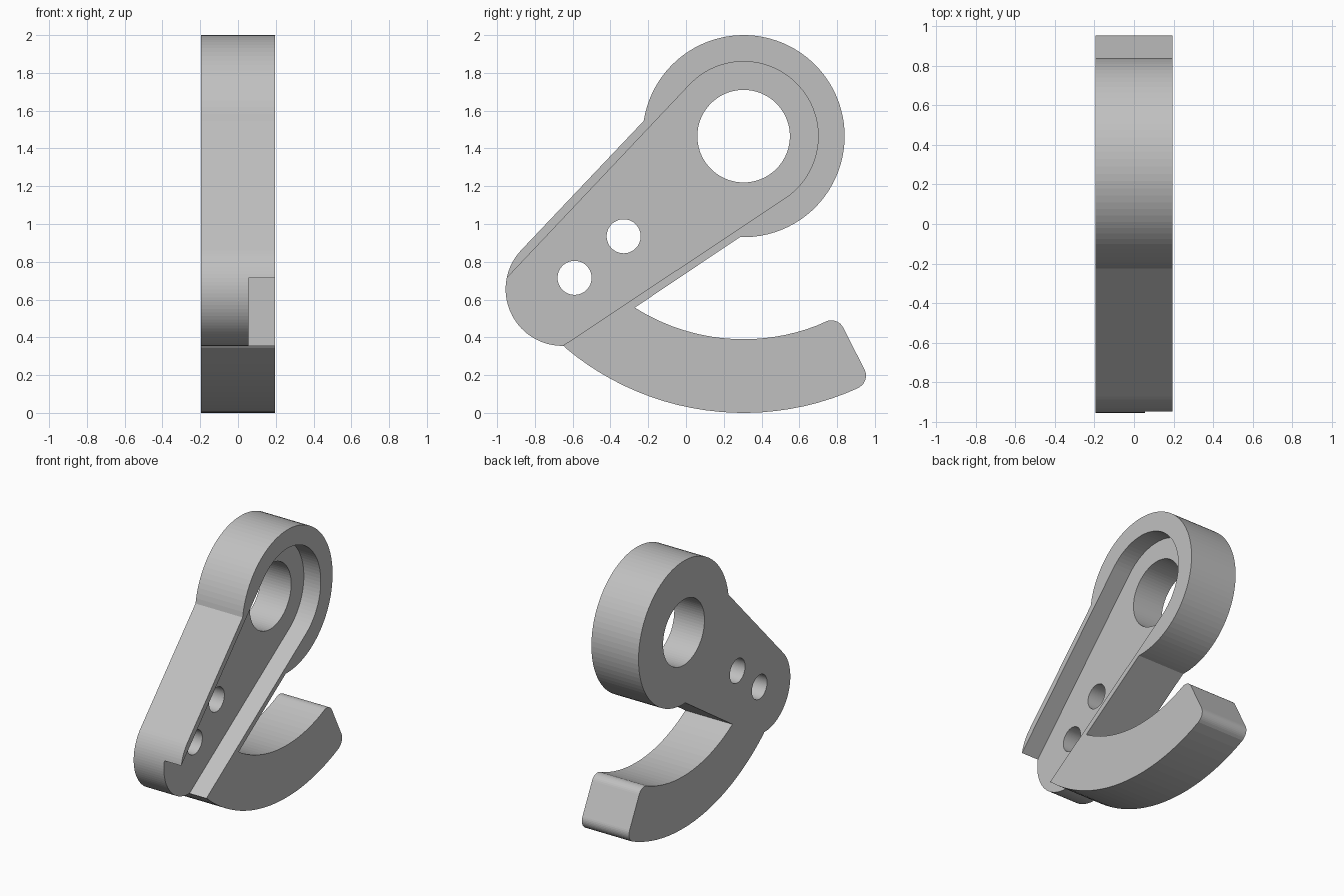
import bpy, bmesh
from math import radians, cos, sin, ceil

if "Cube" in bpy.data.objects:
    bpy.data.objects.remove(bpy.data.objects["Cube"], do_unlink=True)

HALF = 0.195            # half the plate thickness
FLOOR = 0.055           # x of the recess floor
EYE = (0.305, 1.465)    # centre of the large eye and of the hook arcs
FOOT = (-0.655, 0.655)  # centre of the rounded lower end

grey = bpy.data.materials.new("plain grey")
grey.use_nodes = True
colour = (0.53, 0.53, 0.53, 1)
grey.diffuse_color = colour
grey.node_tree.nodes["Principled BSDF"].inputs["Base Color"].default_value = colour


def arc(centre, radius, start, end, step=4):
    """Points (y, z) along an arc, angles in degrees."""
    n = max(2, ceil(abs(end - start) / step))
    angles = [radians(start + (end - start) * i / n) for i in range(n + 1)]
    return [(centre[0] + radius * cos(a), centre[1] + radius * sin(a)) for a in angles]


def plate(name, outline, x0, x1):
    """Extrude a (y, z) outline from x0 to x1."""
    bm = bmesh.new()
    face = bm.faces.new([bm.verts.new((x0, y, z)) for y, z in outline])
    side = bmesh.ops.extrude_face_region(bm, geom=[face])["geom"]
    moved = [v for v in side if isinstance(v, bmesh.types.BMVert)]
    bmesh.ops.translate(bm, verts=moved, vec=(x1 - x0, 0, 0))
    bmesh.ops.recalc_face_normals(bm, faces=bm.faces)
    mesh = bpy.data.meshes.new(name)
    bm.to_mesh(mesh)
    bm.free()
    mesh.materials.append(grey)
    obj = bpy.data.objects.new(name, mesh)
    bpy.context.collection.objects.link(obj)
    return obj


def cut(target, cutter):
    """Subtract the cutter and remove it."""
    cutter.hide_render = True
    mod = target.modifiers.new("cut", 'BOOLEAN')
    mod.operation = 'DIFFERENCE'
    mod.solver = 'EXACT'
    mod.object = cutter
    bpy.context.view_layer.objects.active = target
    bpy.ops.object.modifier_apply(modifier=mod.name)
    bpy.data.objects.remove(cutter, do_unlink=True)


# Lever body: eye, rounded foot and curved hook in one outline
outline = (
    arc(EYE, 0.535, -92.1, 171.3)
    + arc(FOOT, 0.30, 136.7, 271.9)
    + arc(EYE, 1.465, 229.8, 294.5, 3)
    + arc((0.883, 0.197), 0.07, -65.5, 26.6, 10)[1:]
    + arc((0.77, 0.42), 0.07, 26.6, 114, 10)
    + arc(EYE, 1.075, -66, -122.4, 3)[1:]
)
lever = plate("hooked_lever", outline, -HALF, HALF)

# Tapered recess on the left face, open past the foot
recess = arc(EYE, 0.395, -56.4, 136.6) + [(-1.081, 0.574), (-0.81, 0.251)]
cut(lever, plate("recess_cutter", recess, FLOOR, HALF + 0.1))

# Large eye hole and two pin holes
for centre, radius in ((EYE, 0.245), ((-0.33, 0.935), 0.09), ((-0.59, 0.715), 0.09)):
    hole = arc(centre, radius, 0, 360, 5)[:-1]
    cut(lever, plate("hole_cutter", hole, -HALF - 0.1, HALF + 0.1))
